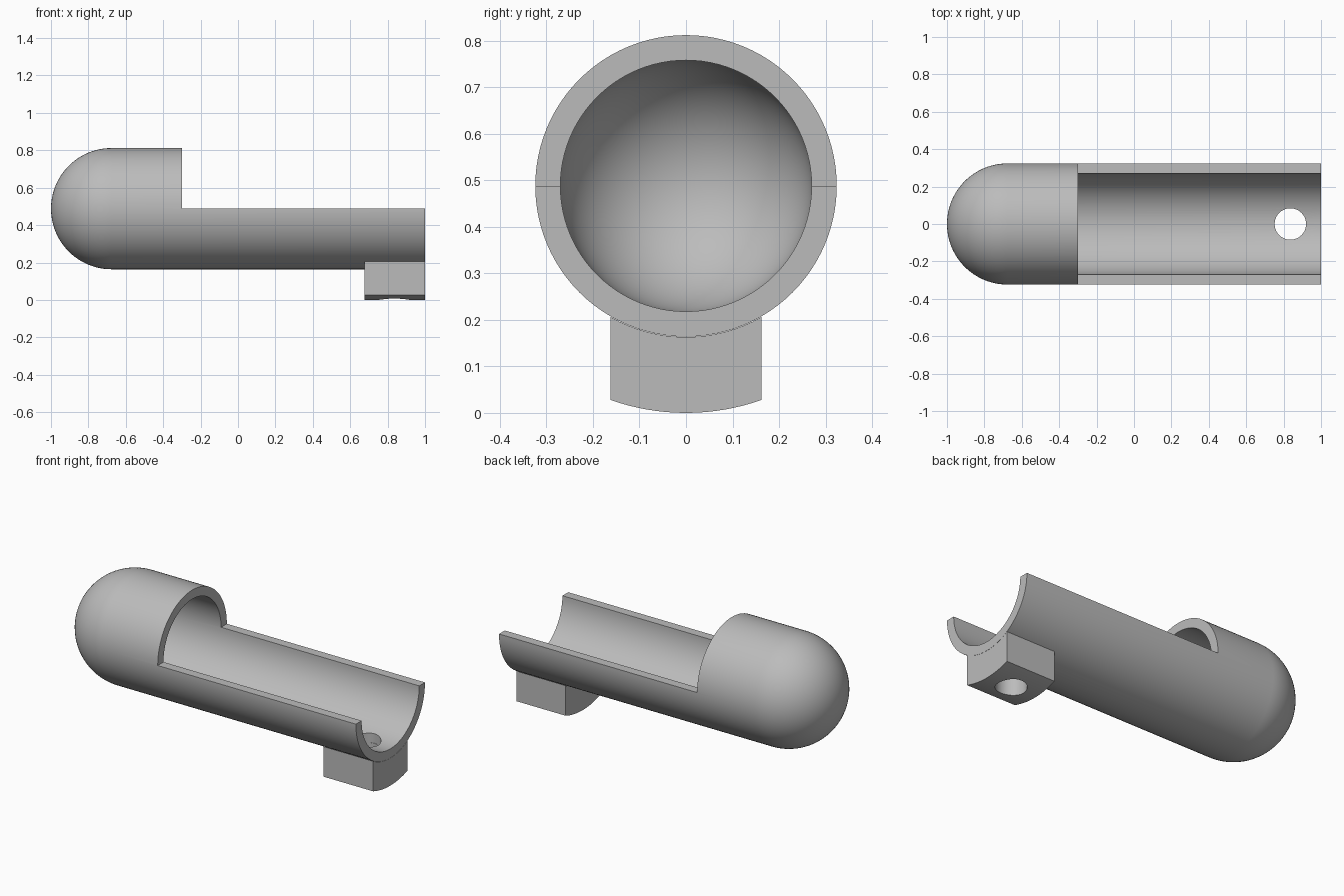
import bpy, bmesh
from math import pi, sin, cos, asin, radians
from mathutils import Matrix

if "Cube" in bpy.data.objects:
    bpy.data.objects.remove(bpy.data.objects["Cube"], do_unlink=True)

R_OUT, R_IN, AXIS_Z = 0.324, 0.27, 0.488
DOME_X, HOOD_X, END_X = -0.676, -0.3, 1.0
BLOCK_X, BLOCK_HALF = 0.676, 0.162

grey = bpy.data.materials.new("plain grey")
grey.use_nodes = True
colour = (0.5, 0.5, 0.5, 1)
grey.diffuse_color = colour
grey.node_tree.nodes["Principled BSDF"].inputs["Base Color"].default_value = colour


def make_object(name, bm):
    bmesh.ops.recalc_face_normals(bm, faces=bm.faces)
    mesh = bpy.data.meshes.new(name)
    bm.to_mesh(mesh)
    bm.free()
    mesh.materials.append(grey)
    obj = bpy.data.objects.new(name, mesh)
    bpy.context.collection.objects.link(obj)
    return obj


def cut(obj, cutter):
    mod = obj.modifiers.new("cut", "BOOLEAN")
    mod.operation = "DIFFERENCE"
    mod.solver = "EXACT"
    mod.object = cutter
    bpy.context.view_layer.objects.active = obj
    bpy.ops.object.modifier_apply(modifier=mod.name)


def smooth(obj):
    bpy.ops.object.select_all(action="DESELECT")
    obj.select_set(True)
    bpy.context.view_layer.objects.active = obj
    bpy.ops.object.shade_smooth_by_angle(angle=radians(30))


def dome_arc(radius, steps=24):
    angles = [i / steps * pi / 2 for i in range(steps + 1)]
    return [(DOME_X - radius * cos(a), radius * sin(a)) for a in angles]


def block_arc(radius, steps=16):
    limit = asin(BLOCK_HALF / radius)
    angles = [limit * (2 * i / steps - 1) for i in range(steps + 1)]
    return [(radius * sin(a), AXIS_Z - radius * cos(a)) for a in angles]


# Tube with a hollow rounded end, spun around the x axis
profile = dome_arc(R_OUT) + [(END_X, R_OUT), (END_X, R_IN)] + dome_arc(R_IN)[::-1]
bm = bmesh.new()
verts = [bm.verts.new((x, r, AXIS_Z)) for x, r in profile]
edges = [bm.edges.new(pair) for pair in zip(verts, verts[1:])]
bmesh.ops.spin(bm, geom=verts + edges, cent=(0, 0, AXIS_Z), axis=(1, 0, 0),
               angle=2 * pi, steps=96, use_duplicate=False)
bmesh.ops.remove_doubles(bm, verts=bm.verts, dist=0.0001)
tube = make_object("domed_tube", bm)

# Mounting block with top and bottom concentric to the tube
bm = bmesh.new()
outline = block_arc(AXIS_Z) + block_arc(R_OUT + 0.001)[::-1]
face = bm.faces.new([bm.verts.new((BLOCK_X, y, z)) for y, z in outline])
sweep = bmesh.ops.extrude_face_region(bm, geom=[face], use_keep_orig=True)["geom"]
bmesh.ops.translate(bm, vec=(END_X - BLOCK_X, 0, 0),
                    verts=[v for v in sweep if isinstance(v, bmesh.types.BMVert)])
block = make_object("mounting_block", bm)

# Cutters for the open upper half and the vertical screw hole
bm = bmesh.new()
bmesh.ops.create_cube(bm, size=1, matrix=Matrix.Translation(
    (HOOD_X + 1, 0, AXIS_Z + 0.5)) @ Matrix.Diagonal((2, 1, 1, 1)))
opening = make_object("opening_cutter", bm)
bm = bmesh.new()
bmesh.ops.create_cone(bm, cap_ends=True, segments=48, radius1=0.084, radius2=0.084,
                      depth=0.6, matrix=Matrix.Translation((0.836, 0, 0.1)))
hole = make_object("hole_cutter", bm)

cut(tube, opening)
cut(tube, hole)
cut(block, hole)
for cutter in (opening, hole):
    bpy.data.objects.remove(cutter, do_unlink=True)
for part in (tube, block):
    smooth(part)
